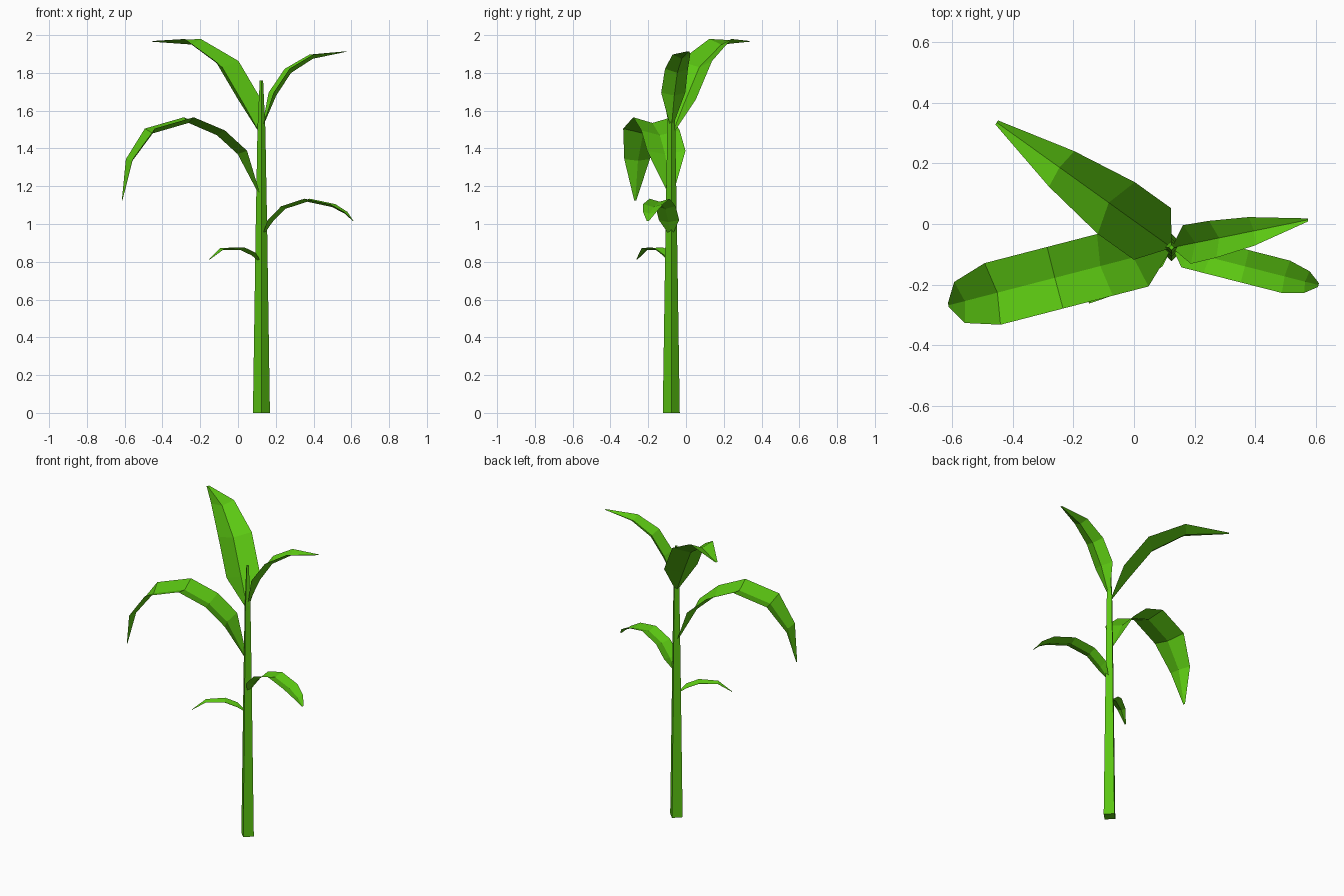
import bpy, bmesh
from math import radians, cos, sin
from mathutils import Vector

cube = bpy.data.objects.get("Cube")
if cube:
    bpy.data.objects.remove(cube)

STALK = Vector((0.124, -0.078, 0))

green = bpy.data.materials.new("leaf green")
green.use_nodes = True
colour = (0.105, 0.57, 0.006, 1)
green.diffuse_color = colour
green.node_tree.nodes["Principled BSDF"].inputs["Base Color"].default_value = colour


def finish(name, bm):
    mesh = bpy.data.meshes.new(name)
    bm.to_mesh(mesh)
    bm.free()
    mesh.materials.append(green)
    obj = bpy.data.objects.new(name, mesh)
    bpy.context.scene.collection.objects.link(obj)
    return obj


def stalk(rings):
    """Four-sided tapering stem from (height, radius) rings."""
    bm = bmesh.new()
    loops = []
    for z, r in rings:
        loops.append([bm.verts.new(STALK + Vector((r * cos(radians(a)), r * sin(radians(a)), z)))
                      for a in range(0, 360, 90)])
    for low, high in zip(loops, loops[1:]):
        for i in range(4):
            j = (i + 1) % 4
            bm.faces.new((low[i], low[j], high[j], high[i]))
    bm.faces.new(loops[0][::-1])
    bm.faces.new(loops[-1])
    finish("stalk", bm)


def leaf(name, azimuth, fold, stations):
    """Folded blade; stations are (distance from stalk, height, half width) of the midrib."""
    out = Vector((cos(radians(azimuth)), sin(radians(azimuth)), 0))
    side = Vector((-out.y, out.x, 0))
    rib = [STALK + out * d + Vector((0, 0, z)) for d, z, w in stations]
    widest = max(w for d, z, w in stations)
    bm = bmesh.new()
    rows = []
    for i, (d, z, w) in enumerate(stations):
        along = rib[min(i + 1, len(rib) - 1)] - rib[max(i - 1, 0)]
        normal = along.cross(side).normalized()
        lift = normal * fold * w / widest
        rows.append([bm.verts.new(p) for p in
                     (rib[i] + side * w + lift, rib[i], rib[i] - side * w + lift)])
    for a, b in zip(rows, rows[1:]):
        for k in (0, 1):
            bm.faces.new((a[k], a[k + 1], b[k + 1], b[k]))
    finish(name, bm)


stalk([(0, 0.045), (1.0, 0.03), (1.5, 0.021), (1.76, 0.009)])

# Large arching leaf
leaf("large_arching_leaf", 194.5, 0.03,
     [(0.01, 1.15, 0.01), (0.13, 1.37, 0.105), (0.243, 1.47, 0.105), (0.398, 1.535, 0.105),
      (0.594, 1.48, 0.105), (0.705, 1.335, 0.07), (0.76, 1.125, 0.006)])
# Broad upright leaf near the top
leaf("broad_top_leaf", 144.4, 0.045,
     [(0.01, 1.48, 0.01), (0.115, 1.635, 0.105), (0.255, 1.83, 0.105),
      (0.455, 1.95, 0.072), (0.71, 1.965, 0.008)])
# Narrow leaf near the top
leaf("narrow_top_leaf", 11.5, 0.032,
     [(0.01, 1.52, 0.008), (0.08, 1.68, 0.065), (0.16, 1.80, 0.062),
      (0.278, 1.875, 0.048), (0.46, 1.912, 0.005)])
# Low arching leaf
leaf("low_arching_leaf", -14.3, 0.016,
     [(0.01, 0.94, 0.008), (0.06, 1.01, 0.055), (0.13, 1.08, 0.055), (0.25, 1.118, 0.055),
      (0.385, 1.09, 0.055), (0.455, 1.055, 0.037), (0.5, 1.015, 0.006)])
# Smallest leaf
leaf("small_low_leaf", 213.5, 0.014,
     [(0.01, 0.80, 0.006), (0.065, 0.835, 0.035), (0.135, 0.863, 0.035),
      (0.245, 0.862, 0.025), (0.328, 0.812, 0.004)])
